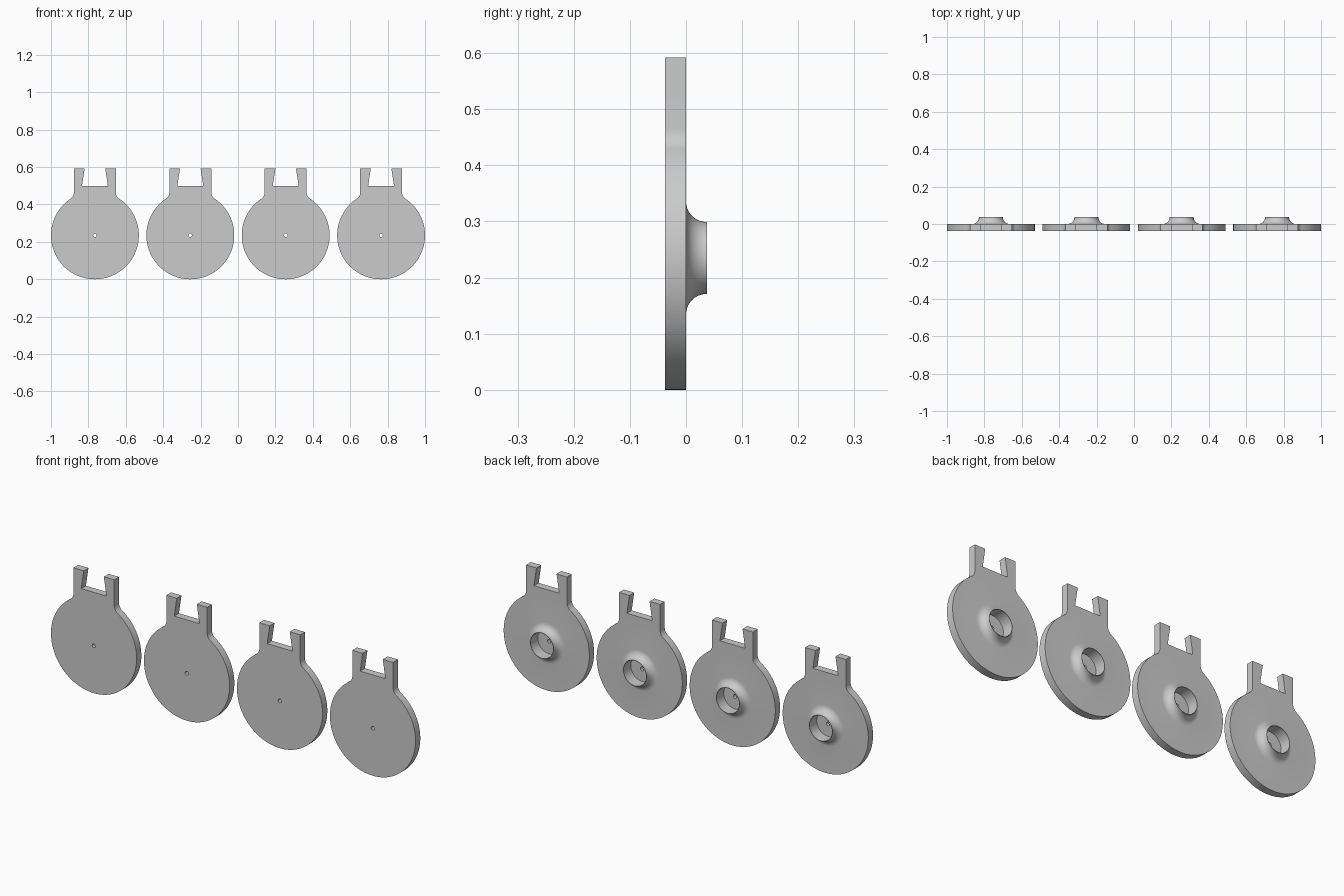
import bpy, bmesh, math

cube = bpy.data.objects.get("Cube")
if cube:
    bpy.data.objects.remove(cube, do_unlink=True)

R, CZ = 0.235, 0.235           # disc radius and centre height
FRONT, BACK = -0.037, 0.0      # plate faces
LUG, TOP, FILLET = 0.112, 0.592, 0.04
SEG = 64

grey = bpy.data.materials.new("plain grey")
grey.use_nodes = True
grey.diffuse_color = (0.6, 0.6, 0.6, 1)
grey.node_tree.nodes["Principled BSDF"].inputs["Base Color"].default_value = (0.6, 0.6, 0.6, 1)


def arc(cx, cz, r, a0, a1, n):
    return [(cx + r * math.cos(a0 + (a1 - a0) * i / n),
             cz + r * math.sin(a0 + (a1 - a0) * i / n)) for i in range(n + 1)]


def outline():
    """Closed outline: disc, filleted neck and dovetail notch."""
    fx = LUG + FILLET
    fz = math.sqrt((R + FILLET) ** 2 - fx ** 2)
    a = math.atan2(fz, fx)
    half = arc(0, CZ, R, -math.pi / 2, a, 40)
    half += arc(fx, CZ + fz, FILLET, a + math.pi, math.pi, 8)[1:]
    half += [(LUG, TOP), (0.055, TOP), (0.069, 0.5)]
    return half + [(-x, z) for x, z in reversed(half[1:])]


def loop(bm, points, y):
    verts = [bm.verts.new((x, y, z)) for x, z in points]
    for i, v in enumerate(verts):
        bm.edges.new((v, verts[i - 1]))
    return verts


def bridge(bm, a, b):
    for i in range(len(a)):
        bm.faces.new((a[i - 1], a[i], b[i], b[i - 1]))


def loop_edges(bm, verts):
    return [bm.edges.get((verts[i - 1], v)) for i, v in enumerate(verts)]


def cap(bm, outer, inner, side):
    bmesh.ops.triangle_fill(bm, use_beauty=True, normal=(0, side, 0),
                            edges=loop_edges(bm, outer) + loop_edges(bm, inner))


def build_plate_mesh():
    bm = bmesh.new()
    # plate rim
    shape = outline()
    front, back = loop(bm, shape, FRONT), loop(bm, shape, BACK)
    bridge(bm, front, back)
    # flared boss, bore, bore floor and pin hole as one turned profile
    flare = [(0.101 - 0.037 * math.sin(t), 0.037 - 0.037 * math.cos(t))
             for t in (math.pi / 2 * i / 10 for i in range(11))]
    profile = flare + [(0.062, 0.037), (0.062, -0.02), (0.009, -0.02), (0.009, FRONT)]
    rings = []
    for r, y in profile:
        rings.append(loop(bm, arc(0, CZ, r, 0, math.tau, SEG)[:-1], y))
    for a, b in zip(rings, rings[1:]):
        bridge(bm, a, b)
    # flat faces
    cap(bm, back, rings[0], 1)
    cap(bm, front, rings[-1], -1)
    bmesh.ops.recalc_face_normals(bm, faces=bm.faces)
    mesh = bpy.data.meshes.new("hanging_disc")
    bm.to_mesh(mesh)
    bm.free()
    mesh.materials.append(grey)
    return mesh


# row of four identical discs
mesh = build_plate_mesh()
discs = []
for i in range(4):
    disc = bpy.data.objects.new(f"hanging_disc_{i + 1}", mesh if i == 0 else mesh.copy())
    disc.location.x = -0.765 + 0.51 * i
    bpy.context.collection.objects.link(disc)
    discs.append(disc)

bpy.ops.object.select_all(action='DESELECT')
for disc in discs:
    disc.select_set(True)
bpy.context.view_layer.objects.active = discs[0]
bpy.ops.object.shade_smooth_by_angle(angle=math.radians(30))
